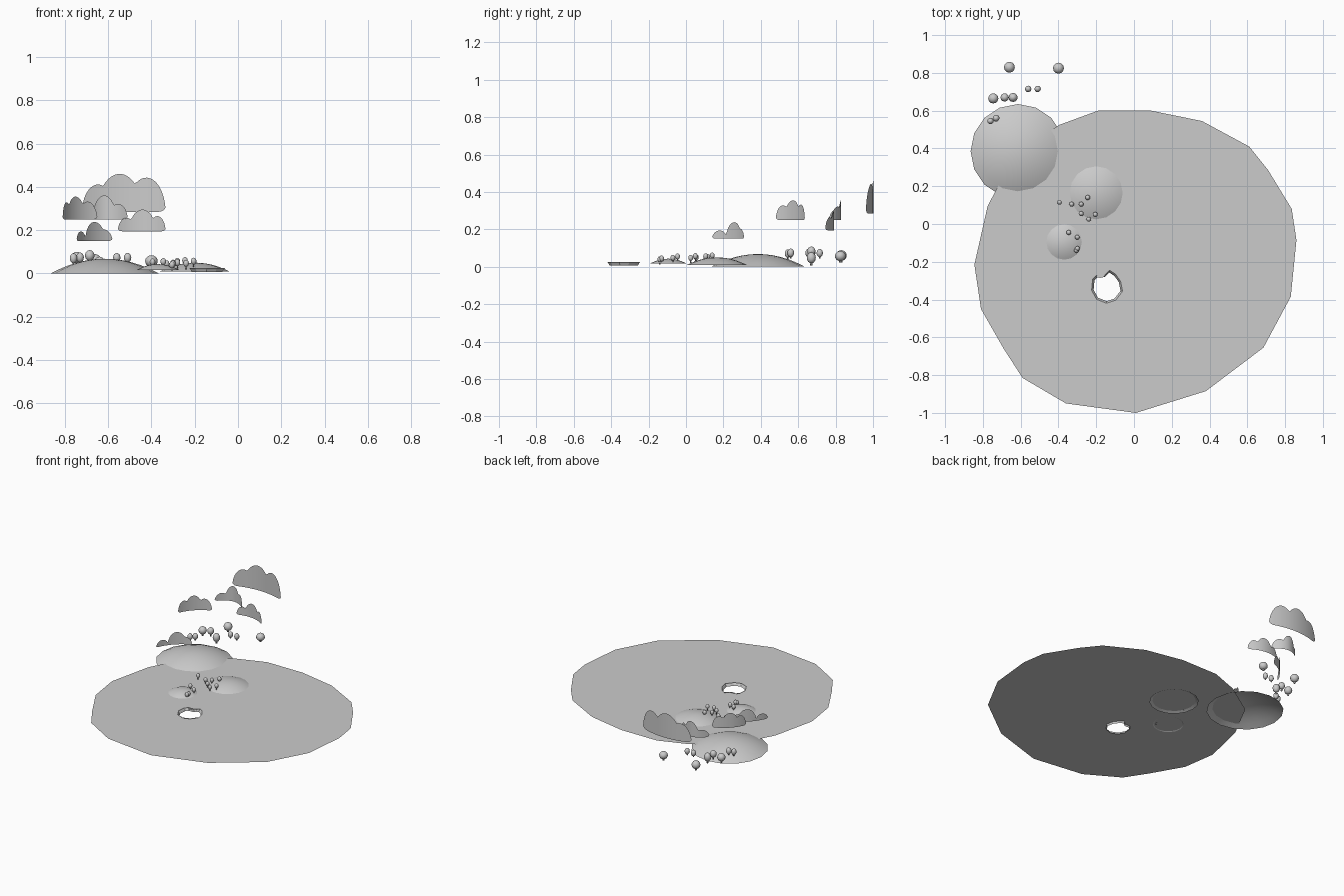
import bpy, bmesh, math
from mathutils import Vector

if "Cube" in bpy.data.objects:
    bpy.data.objects.remove(bpy.data.objects["Cube"])

GROUND_Z = 0.019

def finish(name, bm, smooth=False):
    me = bpy.data.meshes.new(name)
    bm.normal_update()
    bm.to_mesh(me)
    bm.free()
    if smooth:
        for p in me.polygons:
            p.use_smooth = True
    ob = bpy.data.objects.new(name, me)
    bpy.context.collection.objects.link(ob)
    return ob

def loop(bm, pts, z):
    vs = [bm.verts.new((x, y, z)) for x, y in pts]
    return vs, [bm.edges.new((vs[i - 1], vs[i])) for i in range(len(vs))]

# ground sheet with a pond opening
shore = [(-.19, .60), (.09, .60), (.36, .545), (.61, .41), (.71, .285), (.835, .08),
         (.86, -.085), (.83, -.385), (.685, -.655), (.38, -.885), (.01, -1.0), (-.36, -.95),
         (-.59, -.815), (-.69, -.66), (-.81, -.45), (-.845, -.215), (-.775, .095),
         (-.63, .37), (-.395, .525)]
pond = [(-.145, -.415), (-.195, -.395), (-.22, -.35), (-.215, -.295), (-.195, -.275),
        (-.155, -.275), (-.13, -.25), (-.10, -.27), (-.075, -.305), (-.065, -.355), (-.10, -.40)]
bm = bmesh.new()
edges = loop(bm, shore, GROUND_Z)[1] + loop(bm, pond, GROUND_Z)[1]
bmesh.ops.triangle_fill(bm, use_beauty=True, use_dissolve=False, edges=edges, normal=(0, 0, 1))
finish("ground", bm)

# pond bank, sloping inward to the bottom
bm = bmesh.new()
cx, cy = -.143, -.335
rings = []
for s, z in ((1.06, .025), (1.0, GROUND_Z), (.92, .007)):
    rings.append(loop(bm, [(cx + (x - cx) * s, cy + (y - cy) * s) for x, y in pond], z)[0])
for a, b in zip(rings, rings[1:]):
    for i in range(len(a)):
        bm.faces.new((a[i - 1], a[i], b[i], b[i - 1]))
finish("pond_bank", bm)

# flat stepping pads beside the pond
for i, (x, y, r) in enumerate([(-.18, -.24, .045), (-.105, -.19, .04)]):
    bm = bmesh.new()
    pts = [(x + r * math.cos(a * math.tau / 16), y + r * math.sin(a * math.tau / 16)) for a in range(16)]
    bm.faces.new(loop(bm, pts, GROUND_Z + .002)[0])
    finish(f"pad_{i}", bm)

# hills: open shallow domes
def hill(name, x, y, r, z0, z1, n=16, rows=6):
    bm = bmesh.new()
    top = bm.verts.new((x, y, z1))
    prev = None
    for k in range(1, rows + 1):
        t = k / rows
        pts = [(x + r * t * math.cos(i * math.tau / n), y + r * t * math.sin(i * math.tau / n)) for i in range(n)]
        ring = [bm.verts.new((px, py, z0 + (z1 - z0) * (1 - t * t))) for px, py in pts]
        for i in range(n):
            if prev:
                bm.faces.new((prev[i - 1], ring[i - 1], ring[i], prev[i]))
            else:
                bm.faces.new((top, ring[i - 1], ring[i]))
        prev = ring
    finish(name, bm, True)

hill("large_hill", -.615, .385, .25, 0, .068)
hill("middle_hill", -.20, .165, .16, .010, .050)
hill("small_hill", -.37, -.095, .10, .016, .043)

# trees: egg crown on a short trunk
def tree(name, x, y, zc, r, h, foot):
    bm = bmesh.new()
    crown = bmesh.ops.create_uvsphere(bm, u_segments=12, v_segments=8, radius=1)["verts"]
    for v in crown:
        v.co = Vector((x + v.co.x * r, y + v.co.y * r, zc + v.co.z * h))
    trunk = bmesh.ops.create_cone(bm, cap_ends=True, segments=6, radius1=r * .25, radius2=r * .2,
                                  depth=zc - foot)["verts"]
    for v in trunk:
        v.co += Vector((x, y, (zc + foot) / 2))
    finish(name, bm, True)

large_trees = [(-.66, .83, .06, .029, .029, .022), (-.40, .825, .057, .029, .027, .022),
               (-.745, .665, .073, .027, .027, .035), (-.685, .67, .083, .022, .025, .045),
               (-.64, .67, .048, .024, .03, .006), (-.56, .715, .073, .017, .022, .045),
               (-.51, .715, .073, .017, .022, .045), (-.76, .545, .07, .017, .023, .04),
               (-.73, .56, .074, .018, .023, .045)]
for i, t in enumerate(large_trees):
    tree(f"large_tree_{i}", *t)
small_trees = [(-.395, .115, .053), (-.33, .105, .045), (-.28, .105, .056), (-.245, .14, .06),
               (-.28, .055, .05), (-.24, .025, .047), (-.205, .05, .057), (-.345, -.045, .055),
               (-.30, -.07, .048), (-.30, -.13, .044), (-.305, -.14, .040)]
for i, (x, y, z) in enumerate(small_trees):
    tree(f"small_tree_{i}", x, y, z, .013, .016, z - .028)

# clouds: thin bent sheets with a lobed top edge
def cloud(name, a, b, bulge, z0, height, lobes, n=48):
    a, b = Vector(a), Vector(b)
    d = b - a
    side = Vector((-d.y, d.x)).normalized()
    bm = bmesh.new()
    prev = None
    for i in range(n + 1):
        u = (1 - math.cos(math.pi * i / n)) / 2
        top = max(h * math.sqrt(max(0, 1 - ((u - c) / w) ** 2)) for c, w, h in lobes)
        top = max(top, .14)
        end = max(0, 1 - min(u, 1 - u) / .08)
        low = .14 * (1 - math.sqrt(1 - end * end))
        p = a + d * u + side * bulge * 4 * u * (1 - u)
        col = [bm.verts.new((p.x, p.y, z0 + height * (low + (top - low) * k / 3))) for k in range(4)]
        if prev:
            for k in range(3):
                bm.faces.new((prev[k], col[k], col[k + 1], prev[k + 1]))
        prev = col
    bmesh.ops.remove_doubles(bm, verts=bm.verts, dist=1e-5)
    finish(name, bm, True)

cloud("high_cloud", (-.72, .965), (-.335, .962), .038, .285, .175,
      [(.19, .19, .72), (.45, .27, 1), (.77, .23, .9)])
cloud("middle_cloud", (-.72, .765), (-.51, .775), .06, .25, .11,
      [(.17, .17, .5), (.5, .26, 1), (.8, .2, .65)])
cloud("right_cloud", (-.555, .775), (-.335, .745), .03, .195, .10,
      [(.17, .17, .62), (.5, .28, 1), (.82, .18, .7)])
cloud("left_cloud", (-.81, .48), (-.65, .635), .025, .25, .105,
      [(.18, .18, .75), (.48, .27, 1), (.79, .21, .78)])
cloud("front_cloud", (-.745, .14), (-.58, .31), .025, .15, .088,
      [(.18, .18, .5), (.6, .26, 1), (.8, .2, .62)])
